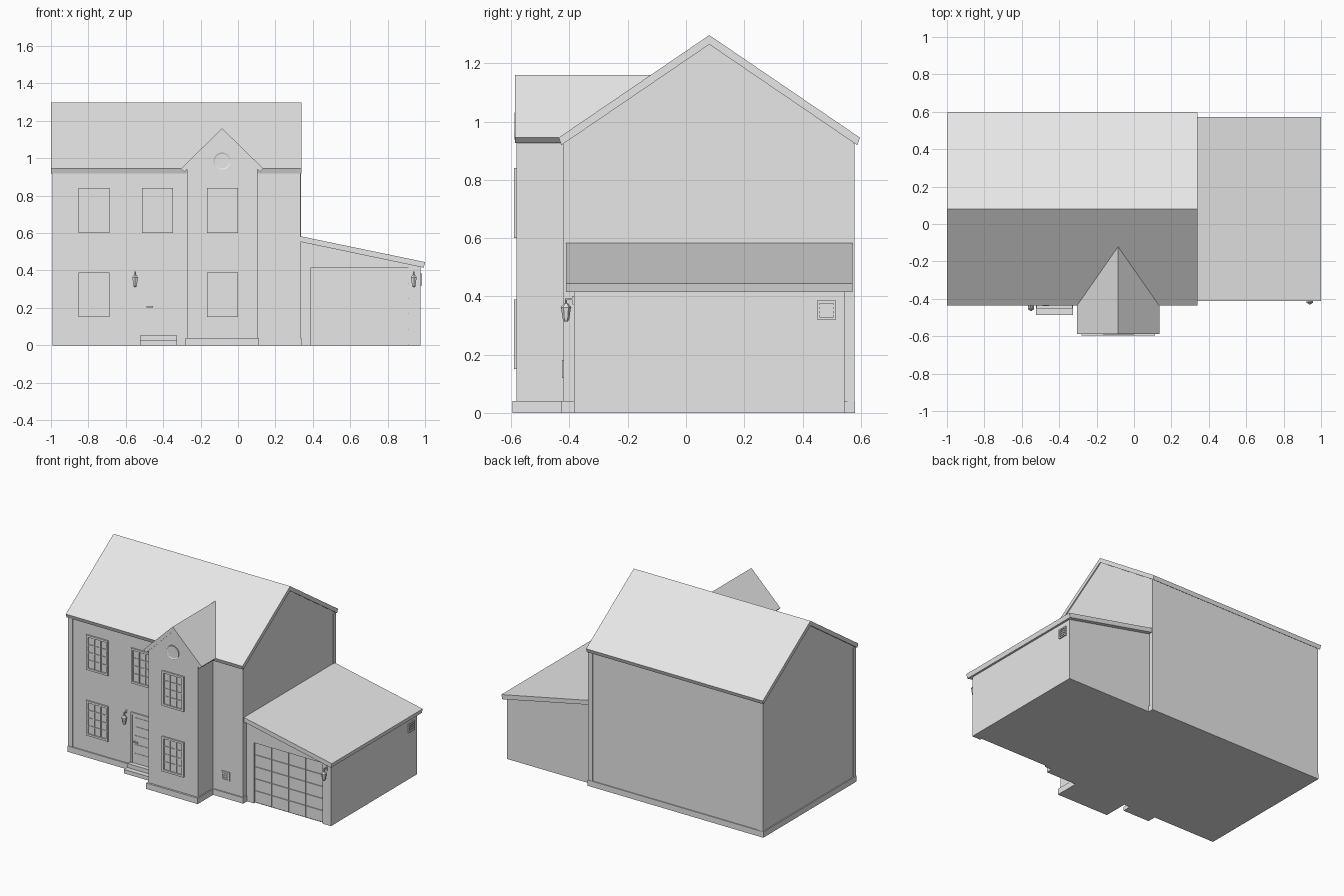
import bpy, bmesh
from mathutils import Matrix

cube = bpy.data.objects.get("Cube")
if cube:
    bpy.data.objects.remove(cube, do_unlink=True)

GREY = (0.8, 0.8, 0.8, 1)
grey = bpy.data.materials.new("plain grey")
grey.use_nodes = True
grey.diffuse_color = GREY
grey.node_tree.nodes["Principled BSDF"].inputs["Base Color"].default_value = GREY


def finish(name, bm):
    bmesh.ops.recalc_face_normals(bm, faces=bm.faces)
    mesh = bpy.data.meshes.new(name)
    bm.to_mesh(mesh)
    bm.free()
    mesh.materials.append(grey)
    obj = bpy.data.objects.new(name, mesh)
    bpy.context.collection.objects.link(obj)
    return obj


def add_box(bm, x0, x1, y0, y1, z0, z1):
    size = Matrix.Diagonal((x1 - x0, y1 - y0, z1 - z0, 1))
    centre = Matrix.Translation(((x0 + x1) / 2, (y0 + y1) / 2, (z0 + z1) / 2))
    bmesh.ops.create_cube(bm, size=1, matrix=centre @ size)


def boxes(name, *bounds):
    bm = bmesh.new()
    for b in bounds:
        add_box(bm, *b)
    return finish(name, bm)


def prism(name, profile, axis, start, end):
    """Extrude a profile along x (points are y, z) or along y (points are x, z)."""
    bm = bmesh.new()
    if axis == "x":
        verts = [bm.verts.new((start, a, b)) for a, b in profile]
        step = (end - start, 0, 0)
    else:
        verts = [bm.verts.new((a, start, b)) for a, b in profile]
        step = (0, end - start, 0)
    face = bm.faces.new(verts)
    new = bmesh.ops.extrude_face_region(bm, geom=[face])["geom"]
    moved = [v for v in new if isinstance(v, bmesh.types.BMVert)]
    bmesh.ops.translate(bm, verts=moved, vec=step)
    return finish(name, bm)


def frame_bounds(x0, x1, z0, z1, y0, y1, w):
    return [(x0, x0 + w, y0, y1, z0, z1), (x1 - w, x1, y0, y1, z0, z1),
            (x0 + w, x1 - w, y0, y1, z0, z0 + w), (x0 + w, x1 - w, y0, y1, z1 - w, z1)]


FRONT, BACK, LEFT, RIGHT = -0.42, 0.575, 0.333, -0.987
BAY = -0.582
GARAGE = -0.385

# Main house and its pitched roof
prism("main_walls", [(FRONT, 0), (BACK, 0), (BACK, 0.93), (0.08, 1.27), (FRONT, 0.93)],
      "x", RIGHT, LEFT)
prism("main_roof", [(-0.437, 0.945), (0.08, 1.297), (0.597, 0.945), (0.588, 0.919),
                    (0.08, 1.265), (-0.428, 0.919)], "x", -1, 0.34)

# Projecting bay with a gable
prism("bay_walls", [(-0.273, 0), (0.103, 0), (0.103, 0.945), (-0.085, 1.13), (-0.273, 0.945)],
      "y", BAY, -0.3)
prism("bay_roof", [(-0.305, 0.945), (-0.085, 1.16), (0.135, 0.945), (0.118, 0.927),
                   (-0.085, 1.126), (-0.288, 0.927)], "y", BAY - 0.005, -0.1)

# Plinth and corner boards
boxes("plinth", (RIGHT - 0.006, LEFT + 0.006, FRONT - 0.008, BACK + 0.006, 0, 0.04),
      (-0.281, 0.111, BAY - 0.013, -0.3, 0, 0.04))
boxes("corner_boards", *[(x - 0.017, x + 0.017, y - 0.012, y + 0.012, 0, 0.925)
                         for x, y in ((RIGHT + 0.013, FRONT + 0.008),
                                      (RIGHT + 0.013, BACK - 0.008),
                                      (LEFT - 0.013, BACK - 0.008))])

# Garage: solid body behind a front wall notched for the door
prism("garage_body", [(0.3, 0), (0.975, 0), (0.975, 0.43), (0.3, 0.57)],
      "y", GARAGE + 0.014, 0.545)
prism("garage_front", [(0.3, 0), (0.39, 0), (0.39, 0.415), (0.91, 0.415), (0.91, 0),
                       (0.975, 0), (0.975, 0.43), (0.3, 0.57)], "y", GARAGE, GARAGE + 0.014)
prism("garage_roof", [(0.325, 0.585), (1.0, 0.445), (0.993, 0.415), (0.325, 0.555)],
      "y", -0.412, 0.572)
cols, rows = 4, 5
pw, ph = 0.52 / cols, 0.41 / rows
boxes("garage_door", *[(0.39 + i * pw + 0.002, 0.39 + (i + 1) * pw - 0.002,
                        GARAGE + 0.007, GARAGE + 0.016,
                        0.004 + j * ph + 0.0015, 0.004 + (j + 1) * ph - 0.0015)
                       for i in range(cols) for j in range(rows)])


# Windows: frame, pane and glazing bars
def window(name, x, z, wall):
    w, h, b = 0.0825, 0.12, 0.014
    parts = frame_bounds(x - w, x + w, z - h, z + h, wall - 0.009, wall + 0.01, b)
    parts.append((x - w + b, x + w - b, wall - 0.001, wall + 0.01, z - h + b, z + h - b))
    for k in (-1, 1):
        parts.append((x + k * 0.024 - 0.004, x + k * 0.024 + 0.004,
                      wall - 0.007, wall + 0.005, z - h + b, z + h - b))
    for k in (-1, 0, 1):
        parts.append((x - w + b, x + w - b, wall - 0.005, wall + 0.005,
                      z + k * 0.053 - 0.003, z + k * 0.053 + 0.003))
    boxes(name, *parts)


window("upper_right_window", -0.77, 0.72, FRONT)
window("upper_middle_window", -0.43, 0.72, FRONT)
window("upper_bay_window", -0.082, 0.72, BAY)
window("lower_right_window", -0.77, 0.27, FRONT)
window("lower_bay_window", -0.082, 0.27, BAY)

# Round gable window: raised ring around a flat disc
bm = bmesh.new()
turn = Matrix.Translation((-0.085, BAY - 0.002, 0.985)) @ Matrix.Rotation(1.5707963, 4, "X")
bmesh.ops.create_cone(bm, cap_ends=True, segments=24, radius1=0.046, radius2=0.046,
                      depth=0.008, matrix=turn)
cap = min(bm.faces, key=lambda f: f.calc_center_median().y)
bmesh.ops.inset_region(bm, faces=[cap], thickness=0.007)
bmesh.ops.translate(bm, verts=cap.verts, vec=(0, 0.003, 0))
finish("round_window", bm)

# Front door with frame, panels, handle and steps
door = frame_bounds(-0.515, -0.335, 0.04, 0.4, FRONT - 0.008, FRONT + 0.01, 0.012)
door.append((-0.503, -0.347, FRONT - 0.002, FRONT + 0.01, 0.052, 0.388))
for j in range(5):
    z = 0.075 + j * 0.061
    door.append((-0.485, -0.365, FRONT - 0.005, FRONT, z, z + 0.05))
boxes("front_door", *door)
boxes("door_handle", (-0.488, -0.482, FRONT - 0.014, FRONT, 0.202, 0.209),
      (-0.488, -0.455, FRONT - 0.018, FRONT - 0.012, 0.202, 0.209))
boxes("front_steps", (-0.525, -0.325, -0.487, FRONT, 0, 0.027),
      (-0.52, -0.33, -0.452, FRONT, 0.027, 0.055))


# Wall lanterns: six-sided tapered body, cap, finial and bracket
def lantern(name, x, wall):
    bm = bmesh.new()
    y = wall - 0.027
    for bottom, top, low, high in ((0.006, 0.011, 0.313, 0.321), (0.011, 0.017, 0.321, 0.362),
                                   (0.019, 0.007, 0.362, 0.376), (0.004, 0.004, 0.376, 0.392)):
        bmesh.ops.create_cone(bm, cap_ends=True, segments=6, radius1=bottom, radius2=top,
                              depth=high - low,
                              matrix=Matrix.Translation((x, y, (low + high) / 2)))
    add_box(bm, x - 0.004, x + 0.004, y, wall, 0.387, 0.394)
    add_box(bm, x - 0.008, x + 0.008, wall - 0.004, wall + 0.004, 0.372, 0.402)
    finish(name, bm)


lantern("door_lantern", -0.55, FRONT)
lantern("garage_lantern", 0.94, GARAGE)

# Vents: square frame with slats
vent = frame_bounds(0.17, 0.232, 0.12, 0.182, FRONT - 0.006, FRONT + 0.005, 0.009)
vent += [(0.179, 0.223, FRONT - 0.004, FRONT, z, z + 0.006) for z in (0.135, 0.148, 0.161)]
boxes("front_vent", *vent)
side = frame_bounds(0.45, 0.515, 0.32, 0.385, 0.97, 0.983, 0.009)
side += [(0.459, 0.506, 0.97, 0.98, z, z + 0.006) for z in (0.336, 0.35, 0.364)]
boxes("garage_vent", *[(c, d, a, b, e, f) for a, b, c, d, e, f in side])
